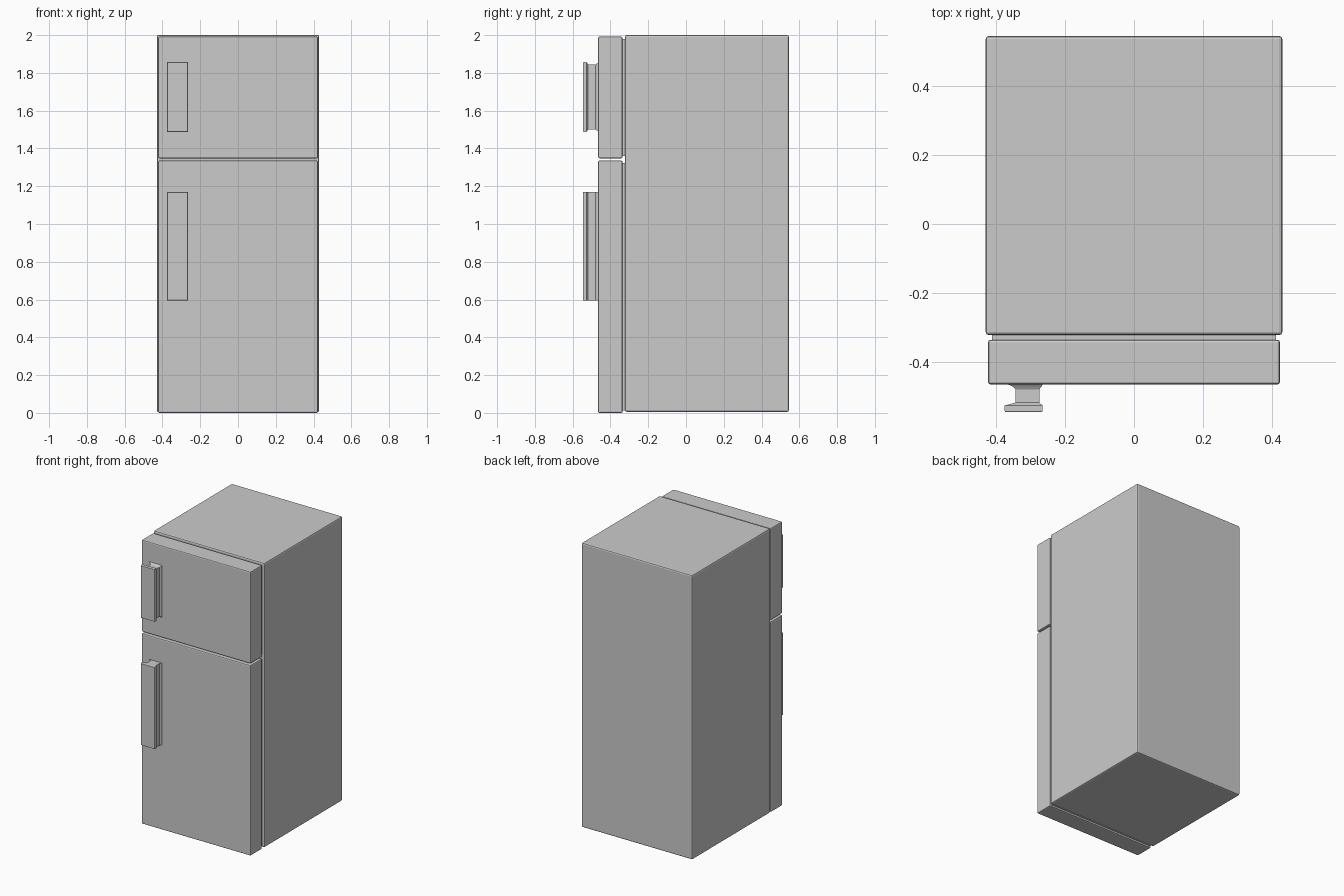
import bpy, bmesh

if "Cube" in bpy.data.objects:
    bpy.data.objects.remove(bpy.data.objects["Cube"])


def finish(name, bm):
    bmesh.ops.recalc_face_normals(bm, faces=bm.faces)
    me = bpy.data.meshes.new(name)
    bm.to_mesh(me)
    bm.free()
    ob = bpy.data.objects.new(name, me)
    bpy.context.collection.objects.link(ob)
    return ob


def box(name, x, y, z, bevel):
    bm = bmesh.new()
    bmesh.ops.create_cube(bm, size=1)
    for v in bm.verts:
        v.co = [a + (c + 0.5) * (b - a) for c, (a, b) in zip(v.co, (x, y, z))]
    ob = finish(name, bm)
    if bevel:
        mod = ob.modifiers.new("rounded_edges", "BEVEL")
        mod.width = bevel
        mod.segments = 2
    return ob


def loft(name, sections):
    """Rectangles (y, x0, x1, z0, z1) joined front to back."""
    bm = bmesh.new()
    rings = [[bm.verts.new((x, y, z)) for x, z in
              ((x0, z0), (x1, z0), (x1, z1), (x0, z1))]
             for y, x0, x1, z0, z1 in sections]
    for a, b in zip(rings, rings[1:]):
        for i in range(4):
            j = (i + 1) % 4
            bm.faces.new((a[i], a[j], b[j], b[i]))
    bm.faces.new(rings[0])
    bm.faces.new(rings[-1])
    return finish(name, bm)


def handle(name, z0, z1, inset):
    # wide grip plate, narrow stem, flared foot on the door
    loft(name, [
        (-0.545, -0.373, -0.267, z0 + 0.002, z1 - 0.002),
        (-0.542, -0.375, -0.265, z0, z1),
        (-0.526, -0.375, -0.265, z0, z1),
        (-0.518, -0.344, -0.274, z0 + inset, z1 - inset),
        (-0.479, -0.344, -0.274, z0 + inset, z1 - inset),
        (-0.471, -0.352, -0.268, z0 + inset * 0.6, z1 - inset * 0.6),
        (-0.462, -0.372, -0.264, z0, z1),
    ])


# Cabinet
box("cabinet", (-0.43, 0.43), (-0.322, 0.545), (0.005, 2.0), 0.009)

# Doors with seals and handles
for part, z0, z1, h0, h1, inset in (
        ("freezer", 1.348, 1.992, 1.488, 1.857, 0.012),
        ("fridge", 0.0, 1.336, 0.595, 1.17, 0.0)):
    box(part + "_door", (-0.423, 0.423), (-0.465, -0.336), (z0, z1), 0.007)
    box(part + "_seal", (-0.412, 0.412), (-0.34, -0.318),
        (z0 + 0.012, z1 - 0.012), 0)
    handle(part + "_handle", h0, h1, inset)
